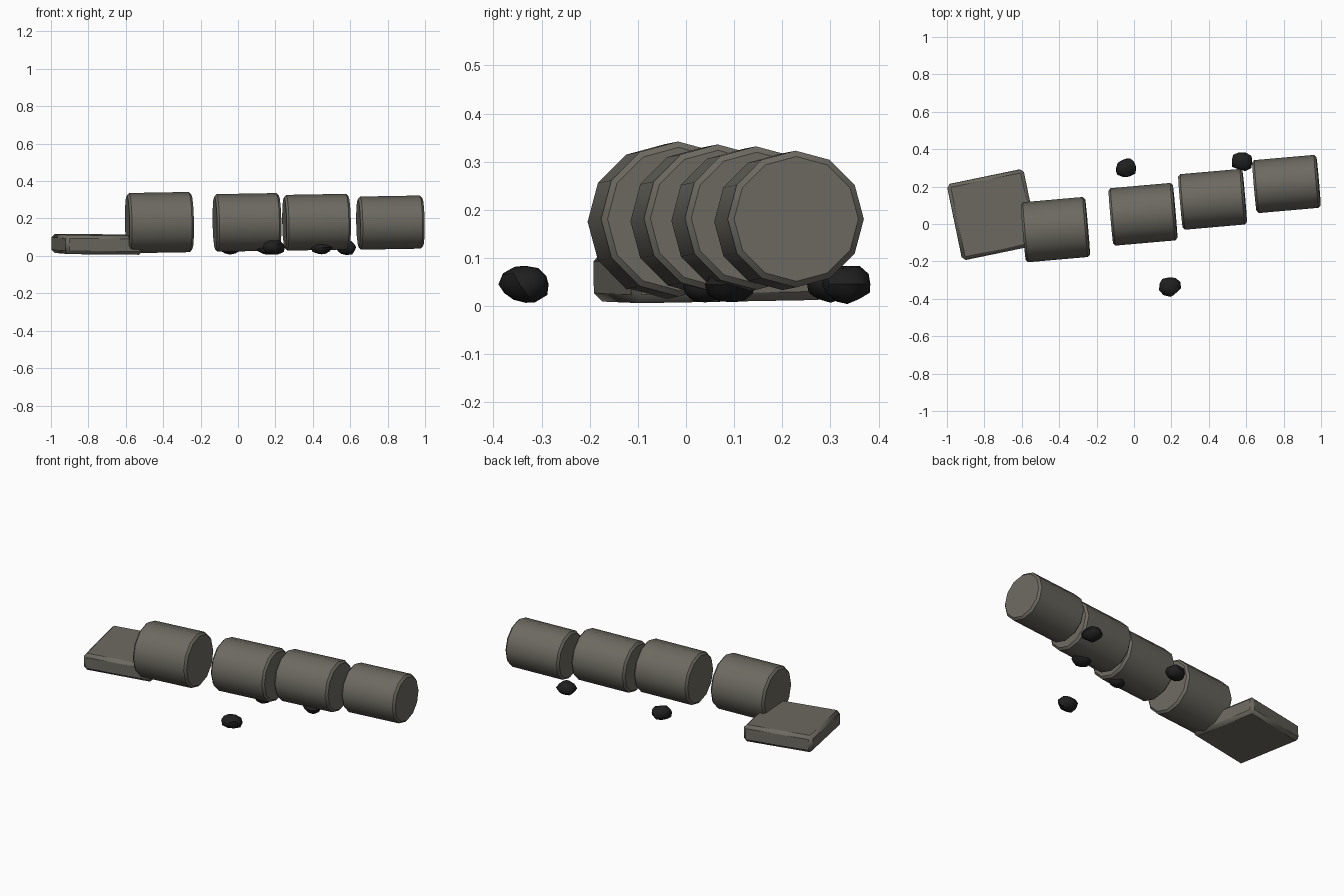
import bpy, bmesh, math, random
from mathutils import Euler

if "Cube" in bpy.data.objects:
    bpy.data.objects.remove(bpy.data.objects["Cube"])

random.seed(4)


def material(name, rgb):
    m = bpy.data.materials.new(name)
    m.diffuse_color = (*rgb, 1)
    m.use_nodes = True
    m.node_tree.nodes["Principled BSDF"].inputs["Base Color"].default_value = m.diffuse_color
    return m


STONE = material("weathered stone", (0.15, 0.142, 0.118))
DARK = material("dark rubble", (0.014, 0.014, 0.014))


def finish(bm, name, mat, loc, rot, bevel=0, angle=40):
    me = bpy.data.meshes.new(name)
    bm.to_mesh(me)
    bm.free()
    ob = bpy.data.objects.new(name, me)
    bpy.context.collection.objects.link(ob)
    me.materials.append(mat)
    ob.location = loc
    ob.rotation_euler = rot
    if bevel:
        mod = ob.modifiers.new("worn edges", 'BEVEL')
        mod.width = bevel
        mod.segments = 1
        mod.limit_method = 'ANGLE'
        mod.angle_limit = math.radians(50)
    bpy.ops.object.select_all(action='DESELECT')
    ob.select_set(True)
    bpy.context.view_layer.objects.active = ob
    bpy.ops.object.shade_smooth_by_angle(angle=math.radians(angle))
    return ob


# Fallen column drums, shrinking toward the top of the column
drums = [(-0.42, -0.03, 0.178, 0.161), (0.048, 0.052, 0.179, 0.154),
         (0.42, 0.132, 0.18, 0.149), (0.815, 0.214, 0.178, 0.142)]
for i, (x, y, z, r) in enumerate(drums):
    bm = bmesh.new()
    bmesh.ops.create_cone(bm, cap_ends=True, segments=12, radius1=r,
                          radius2=r, depth=0.345)
    bmesh.ops.rotate(bm, verts=bm.verts,
                     matrix=Euler((0, math.pi / 2, 0)).to_matrix())
    finish(bm, f"column_drum_{i + 1}", STONE, (x, y, z),
           (0, math.radians(-1), math.radians(5)), 0.012)

# Square base slab
bm = bmesh.new()
bmesh.ops.create_cube(bm, size=1)
bmesh.ops.scale(bm, verts=bm.verts, vec=(0.418, 0.415, 0.102))
finish(bm, "base_slab", STONE, (-0.755, 0.05, 0.062),
       (math.radians(1), math.radians(0.5), math.radians(11.7)), 0.018)

# Loose rubble around and under the drums
rubble = [(0.19, -0.333, 0.045, 1.0), (-0.042, 0.3, 0.047, 1.0),
          (0.578, 0.335, 0.046, 1.0), (0.445, 0.09, 0.045, 0.95),
          (0.15, 0.04, 0.043, 0.85), (-0.56, -0.02, 0.045, 0.8)]
for i, (x, y, z, s) in enumerate(rubble):
    bm = bmesh.new()
    bmesh.ops.create_icosphere(bm, subdivisions=2, radius=1)
    for v in bm.verts:
        v.co *= random.uniform(0.88, 1.1)
        v.co.x *= 0.06 * s
        v.co.y *= 0.053 * s
        v.co.z *= 0.041 * s
    finish(bm, f"rubble_{i + 1}", DARK, (x, y, z),
           (0, 0, random.uniform(-0.4, 0.4)), 0, 40)
